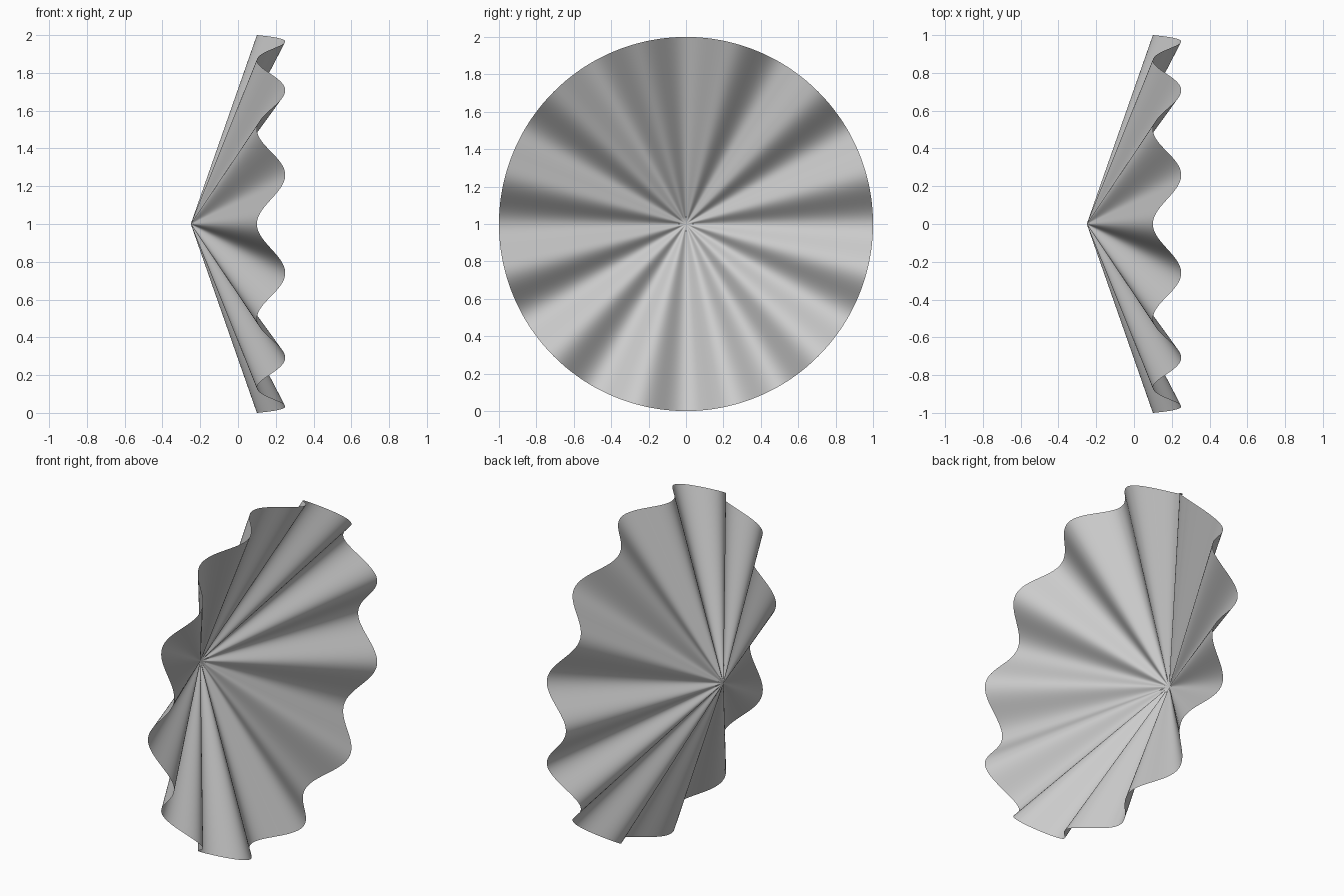
import bpy, bmesh
from math import sin, cos, pi, radians

if "Cube" in bpy.data.objects:
    bpy.data.objects.remove(bpy.data.objects["Cube"])

SEGMENTS, RINGS, WAVES = 360, 24, 12
APEX_X, RIM_MID, RIM_AMP = -0.25, 0.175, 0.075

# Pleated cone: straight rulings from the apex to a wavy rim
bm = bmesh.new()


def add_ring(t):
    ring = []
    for i in range(SEGMENTS):
        a = 2 * pi * i / SEGMENTS
        rim_x = RIM_MID - RIM_AMP * cos(WAVES * a)
        ring.append(bm.verts.new((APEX_X + (rim_x - APEX_X) * t,
                                  t * cos(a), 1 + t * sin(a))))
    return ring


apex = bm.verts.new((APEX_X, 0, 1))
rings = [add_ring((k + 1) / RINGS) for k in range(RINGS)]
for i in range(SEGMENTS):
    j = (i + 1) % SEGMENTS
    bm.faces.new((apex, rings[0][j], rings[0][i]))
    for inner, outer in zip(rings, rings[1:]):
        bm.faces.new((inner[i], inner[j], outer[j], outer[i]))

mesh = bpy.data.meshes.new("pleated_cone")
bm.to_mesh(mesh)
bm.free()
cone = bpy.data.objects.new("pleated_cone", mesh)
bpy.context.collection.objects.link(cone)

# Smooth shading over the pleats
bpy.context.view_layer.objects.active = cone
cone.select_set(True)
bpy.ops.object.shade_smooth_by_angle(angle=radians(40))
